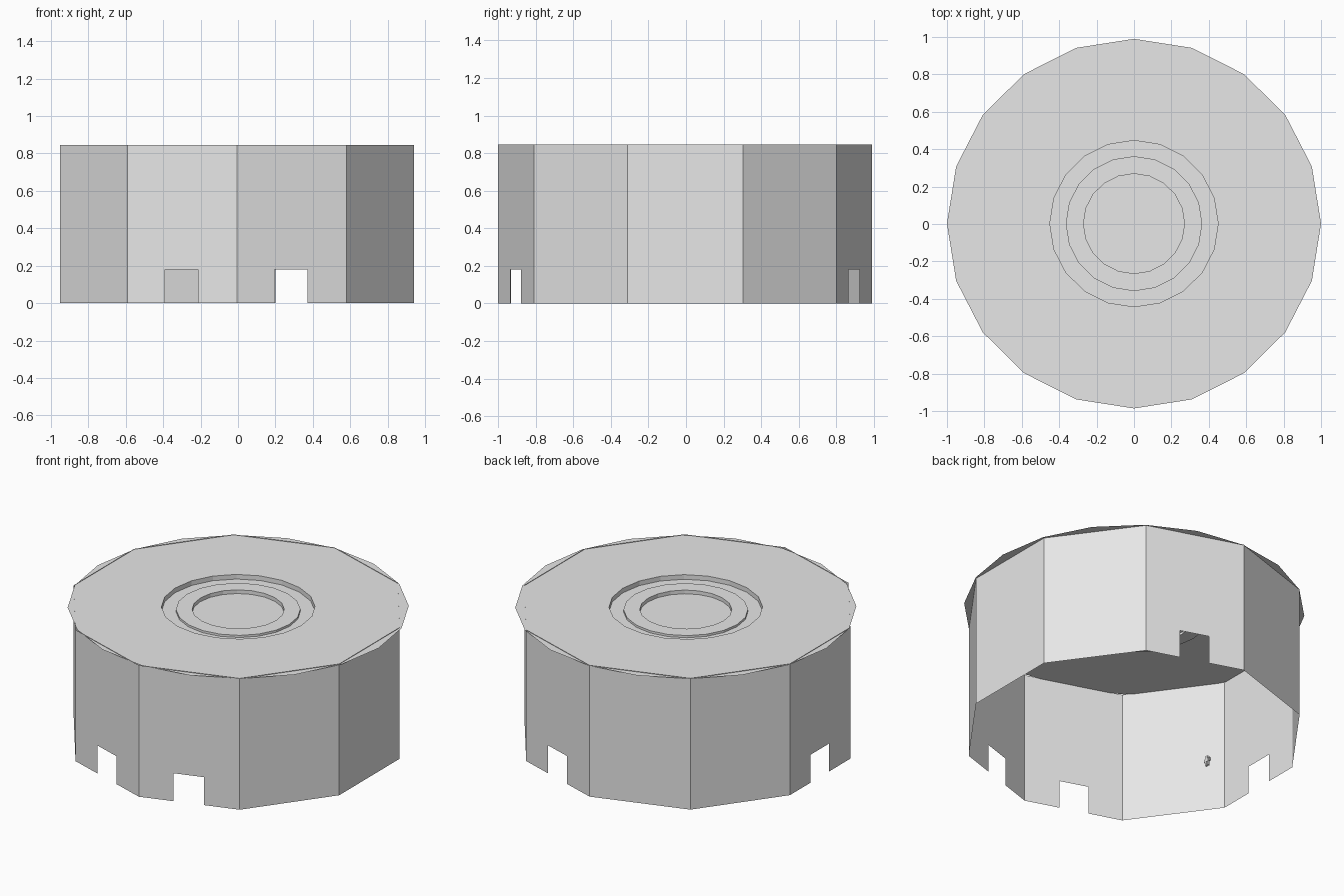
import bpy, bmesh
from math import cos, sin, radians, pi
from mathutils import Vector, Matrix

cube = bpy.data.objects.get("Cube")
if cube:
    bpy.data.objects.remove(cube, do_unlink=True)

grey = bpy.data.materials.new("light_grey")
grey.use_nodes = True
grey.diffuse_color = (0.8, 0.8, 0.8, 1)
grey.node_tree.nodes["Principled BSDF"].inputs["Base Color"].default_value = (0.8, 0.8, 0.8, 1)


def finish(name, bm):
    mesh = bpy.data.meshes.new(name)
    bm.to_mesh(mesh)
    bm.free()
    mesh.materials.append(grey)
    obj = bpy.data.objects.new(name, mesh)
    bpy.context.collection.objects.link(obj)
    return obj


# Ten-sided thin wall, with centred doorways in four sides
SIDES, RADIUS, TOP = 10, 0.995, 0.846
DOOR_HEIGHT, DOOR_START, DOOR_END = 0.18, 0.345, 0.645
DOOR_ANGLES = (-108, -72, 72, 180)
centre = Vector((-0.006, -0.005, 0))
up = Vector((0, 0, 1))


def corner(degrees):
    a = radians(degrees)
    return centre + RADIUS * Vector((cos(a), sin(a), 0))


bm = bmesh.new()
for i in range(SIDES):
    middle = -108 + 36 * i
    a, b = corner(middle - 18), corner(middle + 18)
    outline = [a]
    if any((middle - d) % 360 == 0 for d in DOOR_ANGLES):
        p, q = a.lerp(b, DOOR_START), a.lerp(b, DOOR_END)
        outline += [p, p + up * DOOR_HEIGHT, q + up * DOOR_HEIGHT, q]
    outline += [b, b + up * TOP, a + up * TOP]
    bm.faces.new([bm.verts.new(v) for v in outline])
bmesh.ops.remove_doubles(bm, verts=bm.verts, dist=0.0001)
finish("arena_wall", bm)

# Twenty-sided roof sheet with a ring trench and a central recess
SEGMENTS, ROOF_Z = 20, 0.843
profile = [(1.0, 0), (0.45, 0), (0.45, -0.03), (0.365, -0.03),
           (0.365, -0.016), (0.27, -0.016), (0.27, -0.04)]
bm = bmesh.new()
rings = []
for r, dz in profile:
    rings.append([bm.verts.new((r * cos(2 * pi * k / SEGMENTS),
                                0.988 * r * sin(2 * pi * k / SEGMENTS) + 0.002,
                                ROOF_Z + dz)) for k in range(SEGMENTS)])
for outer, inner in zip(rings, rings[1:]):
    for k in range(SEGMENTS):
        n = (k + 1) % SEGMENTS
        bm.faces.new((outer[k], outer[n], inner[n], inner[k]))
bm.faces.new(rings[-1])
finish("roof", bm)

# Tiny standing figure on the floor inside the side doorway
bm = bmesh.new()


def block(x, y, z, sx, sy, sz):
    bmesh.ops.create_cube(bm, size=1, matrix=Matrix.Translation((x, y, z))
                          @ Matrix.Diagonal((sx, sy, sz, 1)))


for side in (-1, 1):
    block(-0.56, side * 0.008, 0.012, 0.012, 0.011, 0.024)
    block(-0.56, side * 0.02, 0.036, 0.01, 0.009, 0.02)
block(-0.56, 0, 0.035, 0.016, 0.03, 0.022)
block(-0.56, 0, 0.054, 0.018, 0.018, 0.016)
finish("small_figure", bm)
